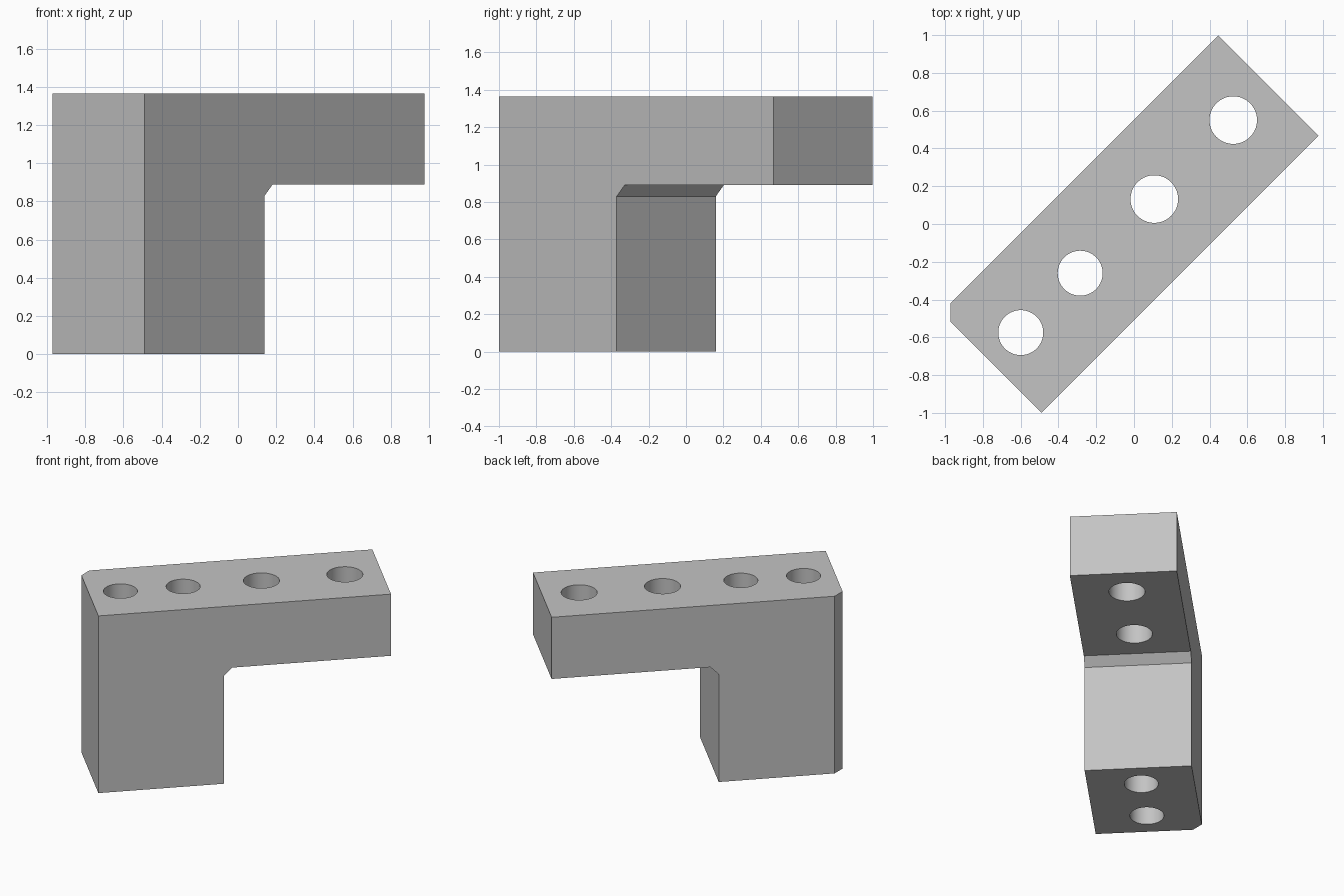
import bpy, bmesh, math
from mathutils import Matrix

cube = bpy.data.objects.get("Cube")
if cube:
    bpy.data.objects.remove(cube, do_unlink=True)

WIDTH, LENGTH, HEIGHT = 0.75, 2.075, 1.365
LEG, ARM_Z, FILLET, CHAMFER = 0.89, 0.89, 0.06, 0.068

grey = bpy.data.materials.new("plain_grey")
grey.use_nodes = True
colour = (0.55, 0.55, 0.55, 1)
grey.diffuse_color = colour
grey.node_tree.nodes["Principled BSDF"].inputs["Base Color"].default_value = colour

# Block axes: x along the arm, y across it, turned 45 degrees about z
placement = Matrix.Translation((-0.49, -1.0, 0)) @ Matrix.Rotation(math.pi / 4, 4, "Z")


def make_object(name, bm):
    bmesh.ops.recalc_face_normals(bm, faces=bm.faces)
    mesh = bpy.data.meshes.new(name)
    bm.to_mesh(mesh)
    bm.free()
    mesh.transform(placement)
    mesh.materials.append(grey)
    obj = bpy.data.objects.new(name, mesh)
    bpy.context.collection.objects.link(obj)
    return obj


# L-shaped side profile extruded across the width
profile = [(0, 0), (LEG, 0), (LEG, ARM_Z - FILLET), (LEG + FILLET, ARM_Z),
           (LENGTH, ARM_Z), (LENGTH, HEIGHT), (0, HEIGHT)]
bm = bmesh.new()
face = bm.faces.new([bm.verts.new((x, 0, z)) for x, z in profile])
extruded = bmesh.ops.extrude_face_region(bm, geom=[face])["geom"]
bmesh.ops.translate(bm, vec=(0, WIDTH, 0),
                    verts=[v for v in extruded if isinstance(v, bmesh.types.BMVert)])

# Chamfer on one upright corner
corner = [e for e in bm.edges
          if all(v.co.x < 0.01 and v.co.y > WIDTH - 0.01 for v in e.verts)]
bmesh.ops.bevel(bm, geom=corner, offset=CHAMFER, segments=1, affect="EDGES")
bracket = make_object("bracket", bm)

# Four through holes along the centre line
bm = bmesh.new()
for x, radius in [(0.223, 0.119), (0.668, 0.119), (1.223, 0.126), (1.814, 0.126)]:
    bmesh.ops.create_cone(bm, cap_ends=True, segments=64, radius1=radius,
                          radius2=radius, depth=HEIGHT * 2,
                          matrix=Matrix.Translation((x, 0.378, HEIGHT / 2)))
cutter = make_object("hole_cutter", bm)
cutter.hide_render = True

bpy.context.view_layer.objects.active = bracket
bracket.select_set(True)
holes = bracket.modifiers.new("holes", "BOOLEAN")
holes.operation = "DIFFERENCE"
holes.solver = "EXACT"
holes.object = cutter
bpy.ops.object.modifier_apply(modifier=holes.name)
bpy.data.objects.remove(cutter, do_unlink=True)

bpy.ops.object.select_all(action="DESELECT")
bracket.select_set(True)
bpy.ops.object.shade_smooth_by_angle(angle=math.radians(30))
